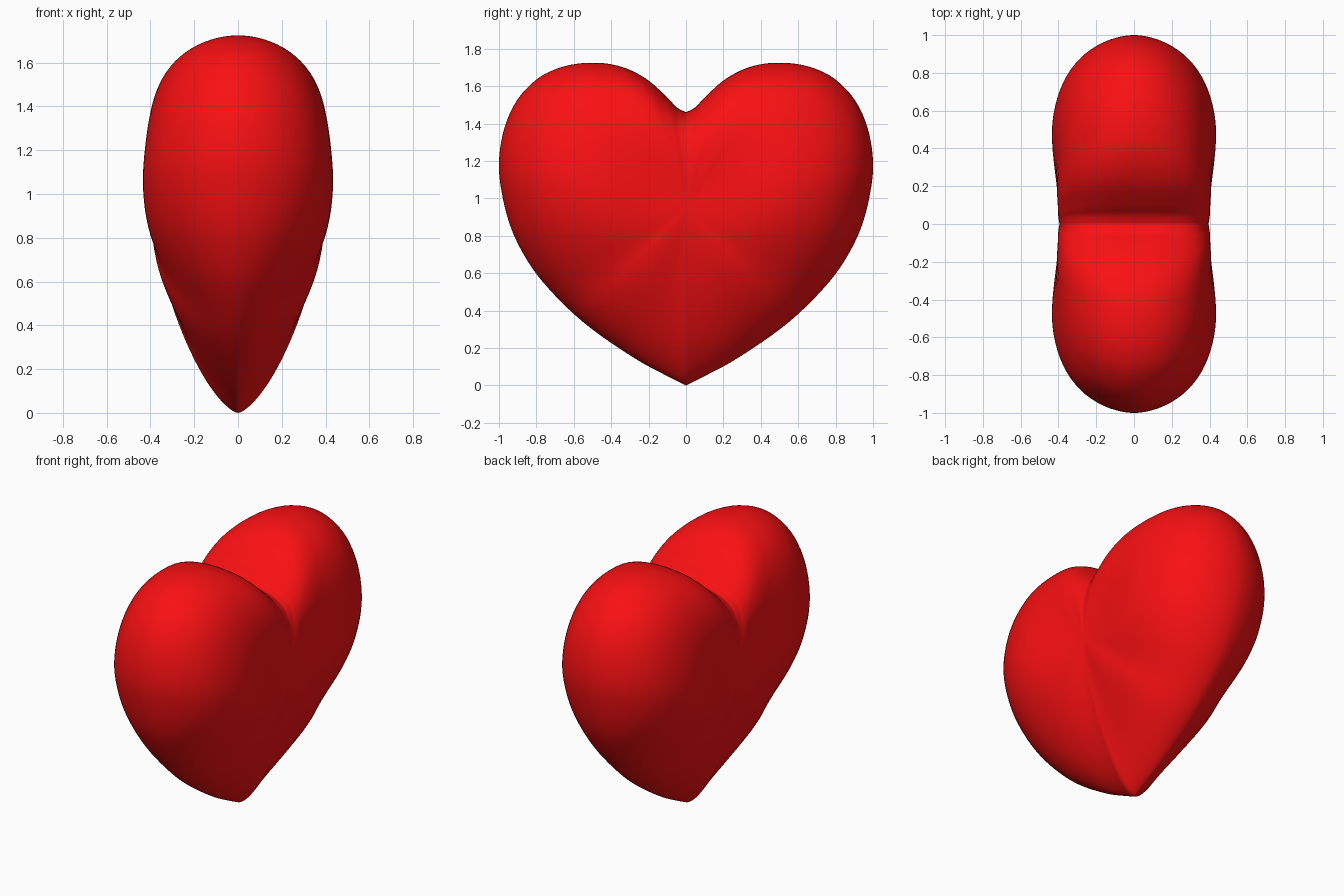
import bpy, bmesh, math
from mathutils import Vector

if "Cube" in bpy.data.objects:
    bpy.data.objects.remove(bpy.data.objects["Cube"])

# Half outline of the heart in (y, z), from the notch round the lobe to the tip
HALF = [(0, 1.46), (.05, 1.487), (.1, 1.54), (.2, 1.63), (.3, 1.687), (.4, 1.717),
        (.5, 1.725), (.6, 1.717), (.7, 1.69), (.8, 1.635), (.9, 1.53), (.97, 1.38),
        (1, 1.2), (.985, 1.03), (.935, .84), (.85, .67), (.75, .535), (.6, .382),
        (.45, .262), (.25, .13), (.1, .05), (0, 0)]
# Cross-section shape by direction: angle, inner power, edge power, half thickness
SHAPE = [(-90, 1.5, 1.5, .395), (-45, 2.2, 1.75, .41), (13, 4.4, 1.8, .45),
         (57, 4.0, 1.9, .42), (75, 4.2, 2.3, .41), (90, 5.0, 3.0, .395)]
CENTRE = Vector((0, .95))
MID = .395
RINGS, STEPS = 28, 5


def smooth(t):
    t = max(0, min(1, t))
    return t * t * (3 - 2 * t)


def spline(pts):
    p = [Vector(q) for q in pts]
    p = [2 * p[0] - p[1]] + p + [2 * p[-1] - p[-2]]
    out = []
    for i in range(1, len(p) - 2):
        a, b, c, d = p[i - 1:i + 3]
        for k in range(STEPS):
            t = k / STEPS
            out.append(.5 * (2 * b + (c - a) * t + (2 * a - 5 * b + 4 * c - d) * t ** 2
                             + (3 * b - a - 3 * c + d) * t ** 3))
    return out + [p[-2]]


def thickness(angle, s):
    for lo, hi in zip(SHAPE, SHAPE[1:]):
        if angle <= hi[0]:
            break
    t = smooth((angle - lo[0]) / (hi[0] - lo[0]))
    a, b, w = [l + (h - l) * t for l, h in zip(lo[1:], hi[1:])]
    w = MID + (w - MID) * smooth(s / .6)
    return w * max(0, 1 - s ** a) ** (1 / b)


# Closed outline: right half, then the mirrored left half
half = spline(HALF)
outline = half + [Vector((-p.x, p.y)) for p in half[-2:0:-1]]
n = len(outline)

bm = bmesh.new()
rim = [bm.verts.new((0, p.x, p.y)) for p in outline]
for side in (1, -1):
    hub = bm.verts.new((side * MID, CENTRE.x, CENTRE.y))
    prev = None
    for k in range(1, RINGS + 1):
        s = math.sin(math.pi / 2 * k / RINGS)
        ring = rim
        if k < RINGS:
            ring = []
            for p in outline:
                d = p - CENTRE
                q = CENTRE + d * s
                ang = math.degrees(math.atan2(d.y, abs(d.x)))
                ring.append(bm.verts.new((side * thickness(ang, s), q.x, q.y)))
        for i in range(n):
            j = (i + 1) % n
            if prev is None:
                bm.faces.new((hub, ring[i], ring[j]))
            else:
                bm.faces.new((prev[i], ring[i], ring[j], prev[j]))
        prev = ring
bmesh.ops.recalc_face_normals(bm, faces=bm.faces)
for f in bm.faces:
    f.smooth = True

mesh = bpy.data.meshes.new("heart")
bm.to_mesh(mesh)
bm.free()
heart = bpy.data.objects.new("heart", mesh)
bpy.context.collection.objects.link(heart)

# Red surface
red = bpy.data.materials.new("red")
red.diffuse_color = (.95, .005, .006, 1)
red.use_nodes = True
red.node_tree.nodes["Principled BSDF"].inputs["Base Color"].default_value = red.diffuse_color
mesh.materials.append(red)
